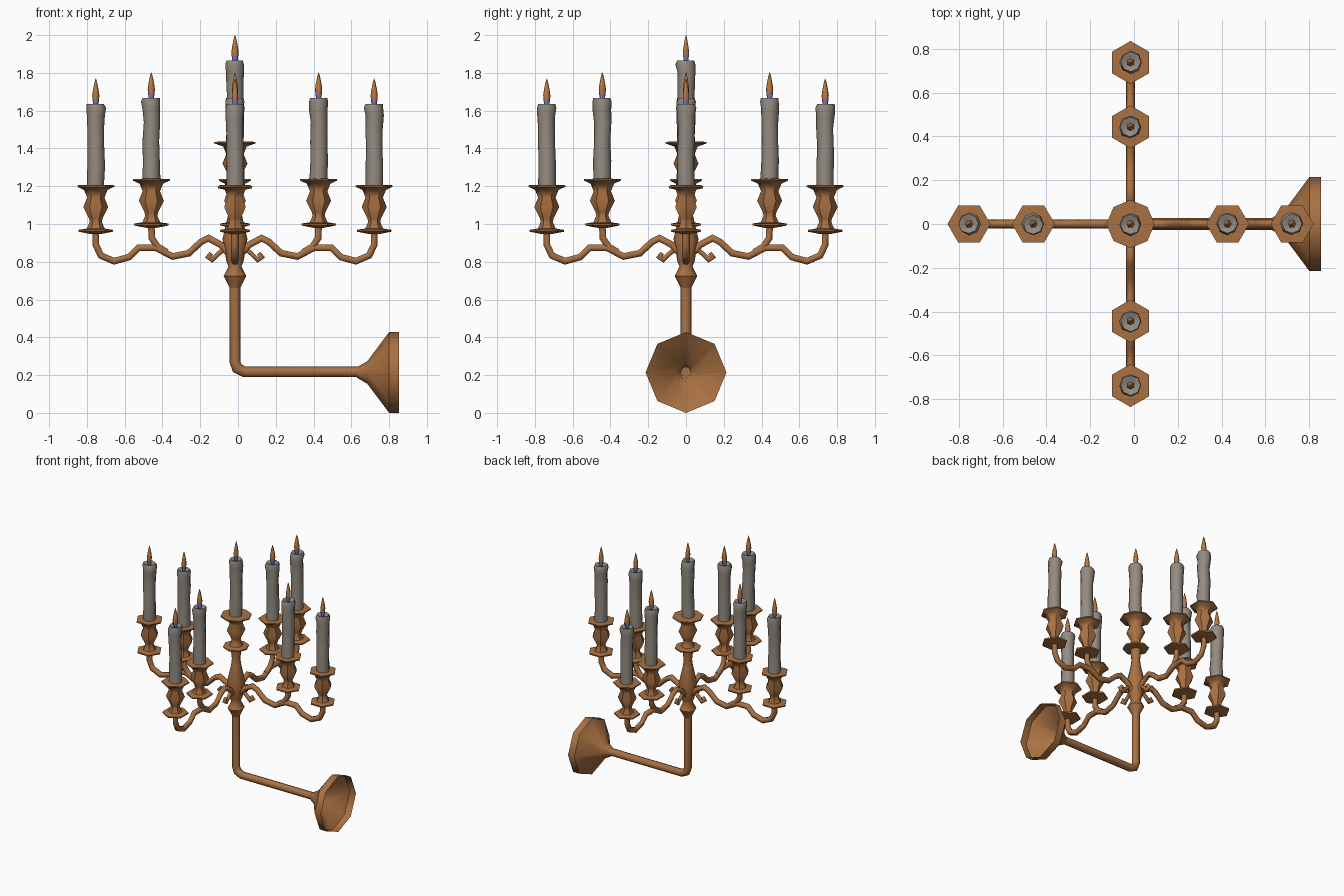
import bpy, bmesh, math, random
from mathutils import Vector, Matrix

if "Cube" in bpy.data.objects:
    bpy.data.objects.remove(bpy.data.objects["Cube"])

random.seed(4)
CX = -0.016  # column axis


def mat(name, c):
    m = bpy.data.materials.new(name)
    m.diffuse_color = (*c, 1)
    m.use_nodes = True
    m.node_tree.nodes["Principled BSDF"].inputs["Base Color"].default_value = m.diffuse_color
    return m


COPPER = mat("copper", (0.40, 0.165, 0.055))
WAX = mat("wax", (0.30, 0.262, 0.225))
FLAME = mat("flame_orange", (0.50, 0.19, 0.05))
BLUE = mat("flame_blue", (0.22, 0.22, 0.55))


def finish(name, rings, material, xf, caps=(True, True), angle=50):
    """Skin a list of vertex rings into one object."""
    bm = bmesh.new()
    vr = [[bm.verts.new(xf @ Vector(p)) for p in ring] for ring in rings]
    n = len(vr[0])
    for a, b in zip(vr, vr[1:]):
        for i in range(n):
            j = (i + 1) % n
            bm.faces.new((a[i], a[j], b[j], b[i]))
    if caps[0]:
        bm.faces.new(vr[0][::-1])
    if caps[1]:
        bm.faces.new(vr[-1])
    bmesh.ops.recalc_face_normals(bm, faces=bm.faces)
    me = bpy.data.meshes.new(name)
    bm.to_mesh(me)
    bm.free()
    me.materials.append(material)
    ob = bpy.data.objects.new(name, me)
    bpy.context.collection.objects.link(ob)
    bpy.ops.object.select_all(action='DESELECT')
    ob.select_set(True)
    bpy.context.view_layer.objects.active = ob
    bpy.ops.object.shade_smooth_by_angle(angle=math.radians(angle))
    return ob


def lathe(name, prof, n, material, xf, caps=(True, True), wobble=0.0, angle=50):
    rings = []
    for r, z in prof:
        dx, dy = (random.uniform(-wobble, wobble) for _ in range(2))
        ring = []
        for i in range(n):
            a = math.tau * i / n
            q = r * (1 + random.uniform(-wobble, wobble) * 18) if wobble else r
            ring.append((q * math.cos(a) + dx, q * math.sin(a) + dy, z))
        rings.append(ring)
    return finish(name, rings, material, xf, caps, angle)


def tube(name, path, rad, n, xf):
    """Sweep a polygon along a path of (x, z) points."""
    pts = [Vector((x, 0, z)) for x, z in path]
    side, rings = Vector((0, 1, 0)), []
    for i, p in enumerate(pts):
        d1 = (p - pts[max(i - 1, 0)]).normalized()
        d2 = (pts[min(i + 1, len(pts) - 1)] - p).normalized()
        t = (d1 + d2).normalized()
        k = 1 / max(0.7, t.dot(d2 if d2.length else d1))
        up = t.cross(side)
        rings.append([p + side * rad * math.cos(math.tau * j / n)
                      + up * rad * k * math.sin(math.tau * j / n) for j in range(n)])
    return finish(name, rings, COPPER, xf, angle=65)


def candle(tag, top, n, k, xf):
    """Holder, wax and flame; top is the height of the holder rim."""
    t = xf @ Matrix.Translation((0, 0, top))
    lathe(tag + "_drip_tray", [(0.028, -0.258), (0.09, -0.246), (0.092, -0.236), (0.04, -0.228)],
          n, COPPER, t)
    lathe(tag + "_holder", [(0.048, -0.23), (0.032, -0.195), (0.036, -0.175), (0.066, -0.115),
                            (0.046, -0.065), (0.062, -0.025), (0.098 * k, -0.008),
                            (0.098 * k, 0.0), (0.04, 0.002)], n, COPPER, t)
    lathe(tag + "_wax", [(0.046, -0.01), (0.046, 0.1), (0.044, 0.2), (0.045, 0.3), (0.048, 0.37),
                         (0.051, 0.41), (0.045, 0.43), (0.034, 0.428), (0.012, 0.412)],
          8, WAX, t, wobble=0.003, angle=60)
    lathe(tag + "_flame_base", [(0.006, 0.405), (0.015, 0.435), (0.0175, 0.455)], 6, BLUE, t, angle=70)
    lathe(tag + "_flame", [(0.0175, 0.455), (0.019, 0.475), (0.015, 0.505), (0.008, 0.54),
                           (0.001, 0.565)], 6, FLAME, t, angle=70)


centre = Matrix.Translation((CX, 0, 0))

# central column
lathe("column_baluster", [(0.028, 0.66), (0.034, 0.675), (0.06, 0.725), (0.034, 0.775),
                          (0.045, 0.80), (0.066, 0.92), (0.036, 1.05), (0.03, 1.1),
                          (0.04, 1.19)], 8, COPPER, centre)
candle("centre", 1.435, 8, 1.12, centre)

# four arms, two candles each
for i, side in enumerate(("right", "back", "left", "front")):
    xf = centre @ Matrix.Rotation(i * math.pi / 2, 4, 'Z')
    tube(side + "_arm", [(0.03, 0.84), (0.075, 0.89), (0.14, 0.925), (0.18, 0.905), (0.245, 0.845),
                         (0.33, 0.828), (0.42, 0.875), (0.51, 0.875), (0.56, 0.825), (0.64, 0.803),
                         (0.71, 0.833), (0.737, 0.89), (0.737, 0.955)], 0.02, 6, xf)
    tube(side + "_inner_stem", [(0.36, 0.85), (0.41, 0.88), (0.44, 0.925), (0.443, 0.99)], 0.02, 6, xf)
    tube(side + "_scroll", [(0.04, 0.88), (0.085, 0.845), (0.12, 0.81), (0.142, 0.825),
                            (0.125, 0.845)], 0.014, 6, xf)
    for part, r, top in (("inner", 0.443, 1.238), ("outer", 0.737, 1.205)):
        candle(side + "_" + part, top, 6, 1.0, xf @ Matrix.Translation((r, 0, 0)))

# bent support pipe
tube("support_pipe", [(0, 0.69), (0, 0.27), (0.012, 0.236), (0.05, 0.217), (0.68, 0.217)],
     0.028, 8, centre)

# flared wall plate, open at the back
to_x = Matrix.Translation((0, 0, 0.214)) @ Matrix.Rotation(math.pi / 2, 4, 'Y')
lathe("wall_plate", [(0.028, 0.63), (0.06, 0.685), (0.214, 0.80), (0.214, 0.853)],
      8, COPPER, to_x, caps=(False, False))
